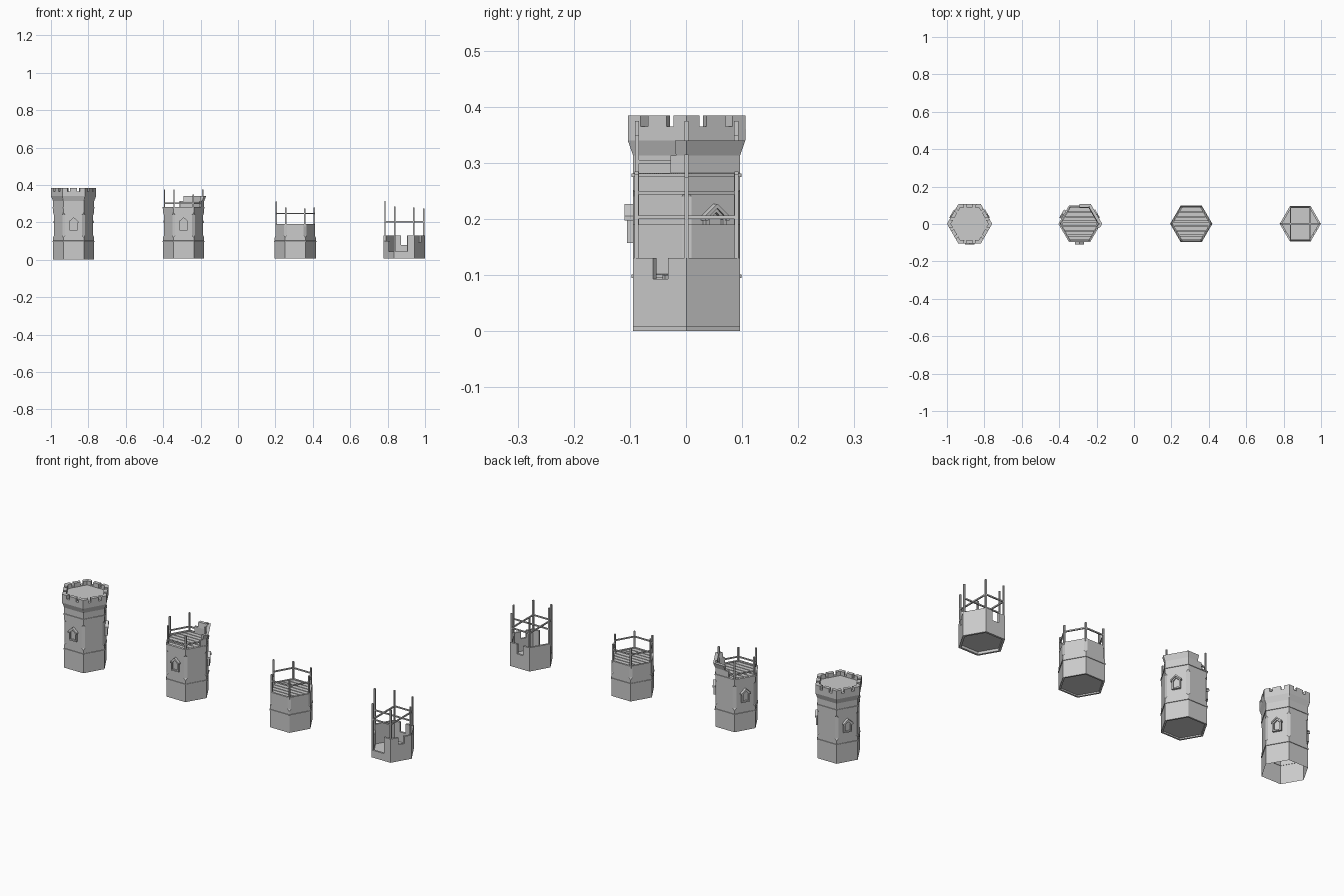
import bpy, math
from mathutils import Vector

if "Cube" in bpy.data.objects:
    bpy.data.objects.remove(bpy.data.objects["Cube"])

CY = 0.001
A = 0.11            # corner radius of the hexagonal shaft


def hexpt(t, r):
    """Point on a hexagon outline; t counts corners (0..6)."""
    k = math.floor(t)
    f = t - k
    a, b = math.radians(60 * k), math.radians(60 * (k + 1))
    return (r * ((1 - f) * math.cos(a) + f * math.cos(b)),
            r * ((1 - f) * math.sin(a) + f * math.sin(b)))


def mesh(name, verts, faces, loc=(0, 0, 0), rot=0):
    me = bpy.data.meshes.new(name)
    me.from_pydata(verts, [], faces)
    me.update()
    ob = bpy.data.objects.new(name, me)
    ob.location = loc
    ob.rotation_euler[2] = rot
    bpy.context.collection.objects.link(ob)
    return ob


def loft(name, cx, rings, bottom=True, top=True, closed=False):
    """Stack of hexagon rings (radius, corner chamfer, z)."""
    chamf = any(e for _, e, _ in rings)
    verts, faces = [], []
    for r, e, z in rings:
        for k in range(6):
            for d in ((-1, 1) if chamf else (0,)):
                verts.append((*hexpt(k + d * max(e, 0.002) if chamf else k, r), z))
    n = 12 if chamf else 6
    m = len(rings)
    for i in range(m if closed else m - 1):
        j2 = (i + 1) % m
        for j in range(n):
            q = (j + 1) % n
            faces.append((i * n + j, i * n + q, j2 * n + q, j2 * n + j))
    if bottom and not closed:
        faces.append(tuple(reversed(range(n))))
    if top and not closed:
        faces.append(tuple(range((m - 1) * n, m * n)))
    return mesh(name, verts, faces, (cx, CY, 0))


def wall(name, cx, t0, t1, prof):
    """Sweep a closed (radius, z) section along part of the hexagon."""
    ts = [t0] + [k for k in range(math.floor(t0) + 1, math.ceil(t1))] + [t1]
    n = len(prof)
    verts = [(*hexpt(t, r), z) for t in ts for r, z in prof]
    faces = [(i * n + j, (i + 1) * n + j, (i + 1) * n + (j + 1) % n, i * n + (j + 1) % n)
             for i in range(len(ts) - 1) for j in range(n)]
    faces += [tuple(range(n)), tuple(reversed(range((len(ts) - 1) * n, len(ts) * n)))]
    return mesh(name, verts, faces, (cx, CY, 0))


def rect(r0, r1, z0, z1):
    return [(r0, z0), (r1, z0), (r1, z1), (r0, z1)]


def beam(name, p, q, w=0.0032):
    """Square bar between two points."""
    p, q = Vector(p), Vector(q)
    d = (q - p).normalized()
    u = d.cross(Vector((0, 0, 1)) if abs(d.z) < 0.9 else Vector((1, 0, 0))).normalized() * w
    v = d.cross(u).normalized() * w
    vs = [b + s * u + t * v for b in (p, q) for s, t in ((-1, -1), (1, -1), (1, 1), (-1, 1))]
    mesh(name, vs, [(0, 3, 2, 1), (4, 5, 6, 7)] +
         [(i, (i + 1) % 4, 4 + (i + 1) % 4, 4 + i) for i in range(4)])


def frame(name, outer, inner, d0, d1, loc, rot, is_open=False):
    """Extruded outline strip in the local xz plane, facing -y."""
    n = len(outer)
    layers = [(outer, d0), (outer, d1), (inner, d1), (inner, d0)]
    verts = [(x, -d, z) for pts, d in layers for x, z in pts]
    segs = n - 1 if is_open else n
    faces = [(a * n + j, a * n + (j + 1) % n, (a + 1) % 4 * n + (j + 1) % n, (a + 1) % 4 * n + j)
             for a in range(4) for j in range(segs)]
    if is_open:
        faces += [(0, n, 2 * n, 3 * n), (n - 1, 4 * n - 1, 3 * n - 1, 2 * n - 1)]
    mesh(name, verts, faces, loc, rot)


def windows(cx):
    ap = A * math.sqrt(3) / 2
    out = [(-.021, .157), (.021, .157), (.021, .203), (0, .222), (-.021, .203)]
    inn = [(-.014, .164), (.014, .164), (.014, .199), (0, .212), (-.014, .199)]
    hood_o = [(-.025, .197), (-.025, .205), (0, .227), (.025, .205), (.025, .197)]
    hood_i = [(-.019, .197), (-.019, .202), (0, .219), (.019, .202), (.019, .197)]
    for k in range(3):
        rot = math.radians(120 * k)
        loc = (cx, CY, 0)
        frame("window_frame", out, inn, ap - .002, ap + .011, loc, rot)
        frame("window_hood", hood_o, hood_i, ap - .002, ap + .015, loc, rot, True)
        mesh("window_pane", [(x, -ap - .003, z) for x, z in inn], [(0, 1, 2, 3, 4)], loc, rot)


def trim(cx, z):
    loft("trim_band", cx, [(A - .003, 0, z - .004), (A + .003, 0, z - .003),
                           (A + .003, 0, z + .003), (A - .003, 0, z + .004)], closed=True)


def planks(cx, z, r=0.1, n=7):
    step = 2 * r * .866 / n
    for i in range(n):
        y0 = -r * .866 + i * step + .002
        y1 = y0 + step - .004
        a, b = r - abs(y0) / 1.732, r - abs(y1) / 1.732
        foot = [(-a, y0), (a, y0), (b, y1), (-b, y1)]
        mesh("floor_plank", [(x, y, h) for h in (z - .006, z) for x, y in foot],
             [(3, 2, 1, 0), (4, 5, 6, 7), (0, 1, 5, 4), (1, 2, 6, 5), (2, 3, 7, 6), (3, 0, 4, 7)],
             (cx, CY, 0))


def poles(cx, r, z0, tops):
    for k, zt in enumerate(tops):
        x, y = hexpt(k, r)
        beam("scaffold_pole", (cx + x, CY + y, z0), (cx + x, CY + y, zt), .0038)


def rail(cx, r, z, pairs):
    for a, b in pairs:
        (x0, y0), (x1, y1) = hexpt(a, r), hexpt(b, r)
        beam("scaffold_rail", (cx + x0, CY + y0, z), (cx + x1, CY + y1, z))


LOOP = [(k, k + 1) for k in range(6)]
E = 0.09
FOOT = [(.1, 0, .014), (.1, 0, .007), (A, 0, .007)]
SHAFT = [(A, 0, .118), (A, E, .130)]

# Stage 4: finished tower with parapet and battlements, hollow underneath
c = -0.879
loft("finished_tower", c, [(A, 0, 0)] + SHAFT + [(A, E, .24), (A, 0, .252), (A, 0, .313),
     (.121, 0, .34), (.121, 0, .365), (.101, 0, .365), (.101, 0, .362)], bottom=False)
for k in range(6):
    wall("corner_merlon", c, k - .22, k + .22, rect(.1, .121, .36, .384))
    wall("side_merlon", c, k + .34, k + .66, rect(.1, .121, .36, .384))
windows(c)
trim(c, .098)
trim(c, .278)

# Stage 3: shaft complete, parapet only begun
c = -0.291
loft("shaft_tower", c, FOOT + SHAFT + [(A, E, .24), (A, 0, .252), (A, 0, .281),
     (.099, 0, .281), (.099, 0, .268)])
wall("parapet_part", c, -.3, 1.7, [(.098, .278), (A, .278), (A, .300), (A, .313)] + [(.098, .313)])
wall("parapet_flare", c, -.2, 1.5, [(.098, .313), (A, .313), (.121, .34), (.102, .34)])
windows(c)
trim(c, .098)
trim(c, .278)
planks(c, .277)
poles(c, .102, .268, [.375, .35, .375, .375, .375, .35])
rail(c, .102, .302, LOOP)

# Stage 2: half-height shaft with plank floor
c = 0.306
loft("half_tower", c, FOOT + SHAFT + [(A, E, .19), (.099, E, .19), (.099, E, .178)])
trim(c, .098)
planks(c, .187)
poles(c, .102, .178, [.28, .275, .28, .31, .28, .275])
rail(c, .102, .247, LOOP)

# Stage 1: broken-topped base walls with scaffolding
c = 0.889
steps = [(0, 1.35, .13), (1.35, 1.68, .08), (1.68, 3, .13), (3, 3.45, .10), (3.45, 4.65, .045),
         (4.65, 5.37, .13), (5.37, 5.65, .093), (5.65, 6, .13)]
for t0, t1, h in steps:
    wall("base_wall", c, t0, t1, rect(.098, A, .007, h))
loft("base_floor", c, [(.0985, 0, .02), (.0985, 0, .028)])
poles(c, .103, .02, [.275, .28, .285, .315, .285, .28])
rail(c, .103, .203, [(1, 2), (4, 5), (1, 5), (2, 4), (0, 3)])
